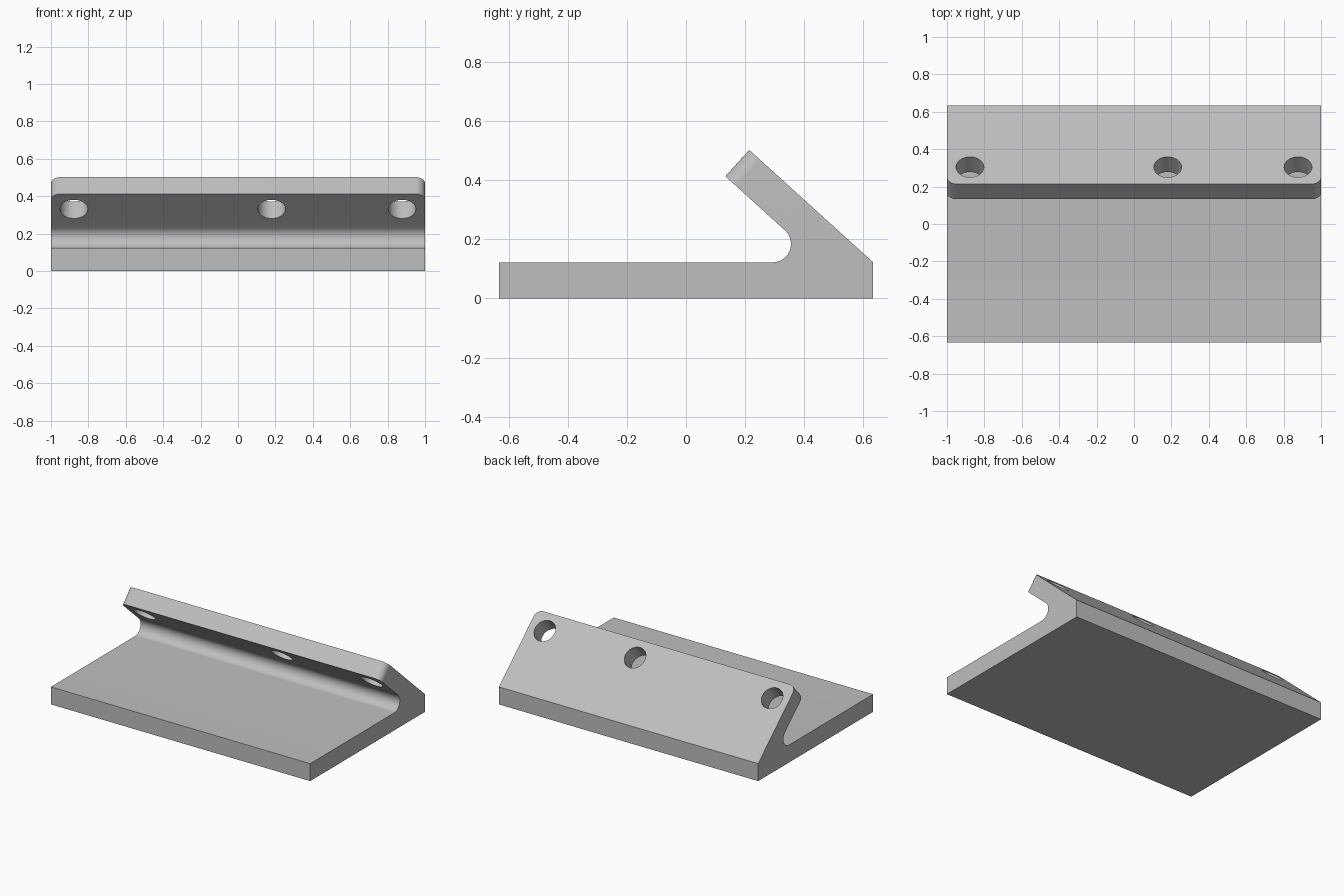
import bpy, bmesh
from math import sin, cos, pi, atan2
from mathutils import Vector

old = bpy.data.objects.get("Cube")
if old:
    bpy.data.objects.remove(old, do_unlink=True)

grey = bpy.data.materials.new("plain grey")
grey.use_nodes = True
colour = (0.52, 0.52, 0.52, 1)
grey.diffuse_color = colour
grey.node_tree.nodes["Principled BSDF"].inputs["Base Color"].default_value = colour

# Key points of the side section, as (y, z)
HALF_DEPTH, PLATE_TOP = 0.633, 0.122
tip_back, tip_front = Vector((0.214, 0.502)), Vector((0.133, 0.413))
slope = (Vector((HALF_DEPTH, PLATE_TOP)) - tip_back).normalized()
normal = Vector((-slope.y, slope.x))          # square to the flange, up and back
fillet_r, fillet_y = 0.062, 0.293
steps = 20

# Section outline with the rounded inner throat
section = [(-HALF_DEPTH, 0), (HALF_DEPTH, 0), (HALF_DEPTH, PLATE_TOP),
           tuple(tip_back), tuple(tip_front)]
start = atan2(normal.y, normal.x)
for i in range(steps + 1):
    a = start + (-pi / 2 - start) * i / steps
    section.append((fillet_y + fillet_r * cos(a),
                    PLATE_TOP + fillet_r + fillet_r * sin(a)))
section.append((-HALF_DEPTH, PLATE_TOP))

# Extrude the section along x
bm = bmesh.new()
face = bm.faces.new([bm.verts.new((-1, y, z)) for y, z in section])
ext = bmesh.ops.extrude_face_region(bm, geom=[face])
bmesh.ops.translate(bm, vec=(2, 0, 0),
                    verts=[v for v in ext["geom"] if isinstance(v, bmesh.types.BMVert)])
bmesh.ops.recalc_face_normals(bm, faces=bm.faces)

# Round the two free corners of the flange
corners = [e for e in bm.edges
           if all(v.co.z > 0.4 for v in e.verts)
           and abs(e.verts[0].co.x - e.verts[1].co.x) < 0.01]
bmesh.ops.bevel(bm, geom=corners, offset=0.05, segments=10, profile=0.5, affect='EDGES')

mesh = bpy.data.meshes.new("angled_bracket")
bm.to_mesh(mesh)
bm.free()
bracket = bpy.data.objects.new("angled_bracket", mesh)
bpy.context.collection.objects.link(bracket)
mesh.materials.append(grey)

# Bolt holes, drilled square to the flange
centre = (tip_back + tip_front) / 2 + slope * 0.122
axis = Vector((0, normal.x, normal.y))
for x in (-0.877, 0.18, 0.877):
    bpy.ops.mesh.primitive_cylinder_add(vertices=48, radius=0.074, depth=0.3,
                                        location=(x, centre.x, centre.y))
    cutter = bpy.context.object
    cutter.name = "hole_cutter"
    cutter.rotation_euler = axis.to_track_quat('Z', 'Y').to_euler()
    cutter.hide_render = True
    cutter.data.materials.append(grey)
    bpy.context.view_layer.objects.active = bracket
    mod = bracket.modifiers.new("bolt_hole", 'BOOLEAN')
    mod.operation, mod.solver, mod.object = 'DIFFERENCE', 'EXACT', cutter
    bpy.ops.object.modifier_apply(modifier=mod.name)
    bpy.data.objects.remove(cutter, do_unlink=True)

# Smooth curved faces, keep the hard edges
bpy.ops.object.select_all(action='DESELECT')
bracket.select_set(True)
bpy.context.view_layer.objects.active = bracket
bpy.ops.object.shade_smooth_by_angle(angle=pi / 6)
